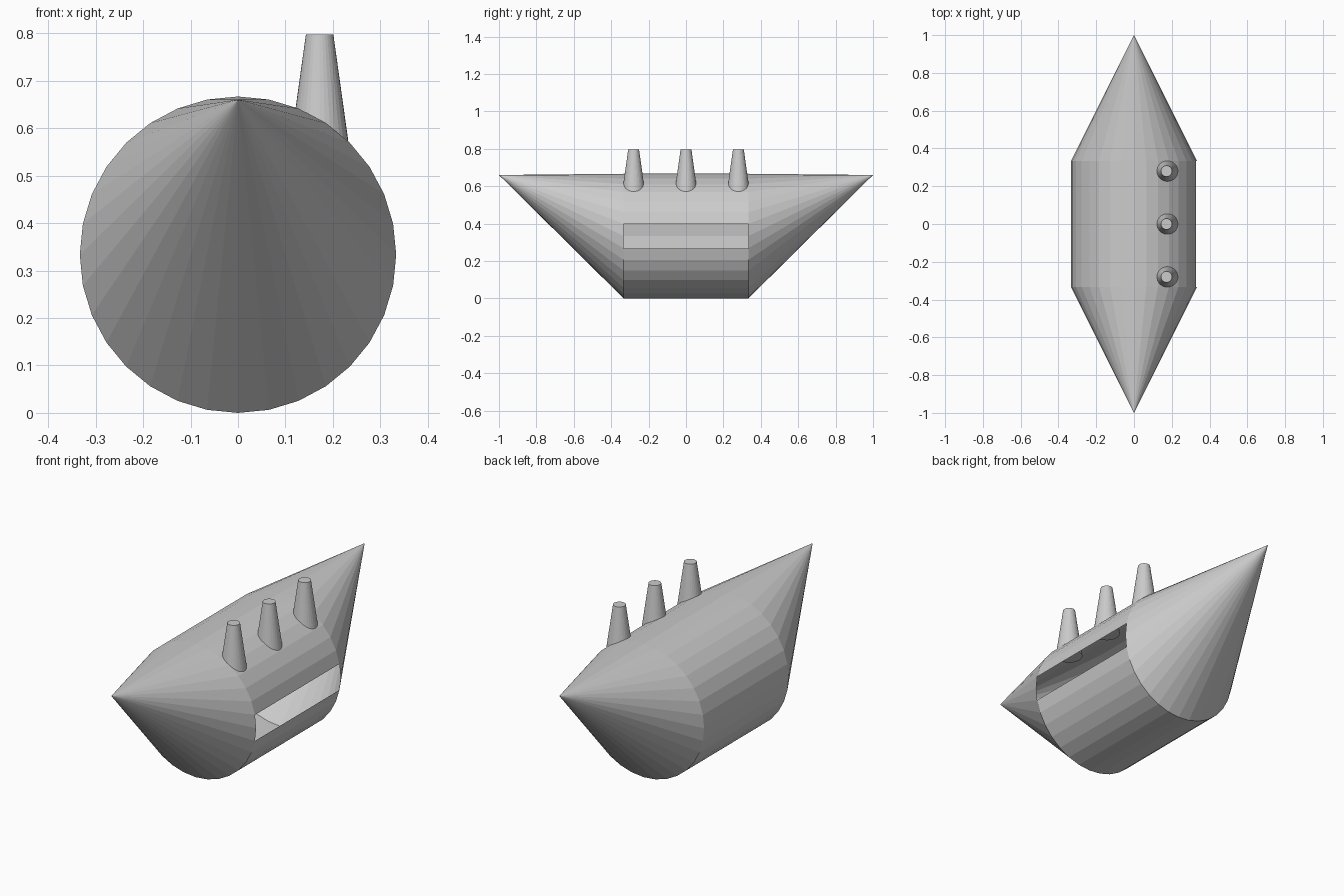
import bpy, bmesh, math

if "Cube" in bpy.data.objects:
    bpy.data.objects.remove(bpy.data.objects["Cube"])

R, HALF, SEG = 1 / 3, 1 / 3, 32


def add_object(name, bm):
    mesh = bpy.data.meshes.new(name)
    bm.to_mesh(mesh)
    bm.free()
    obj = bpy.data.objects.new(name, mesh)
    bpy.context.collection.objects.link(obj)
    return obj


# Hull: thin round shell whose ends taper to raised points
bm = bmesh.new()


def ring(y):
    return [bm.verts.new((R * math.cos(math.tau * i / SEG), y,
                          R + R * math.sin(math.tau * i / SEG))) for i in range(SEG)]


front, back = ring(-HALF), ring(HALF)
bow, stern = bm.verts.new((0, -1, 0.66)), bm.verts.new((0, 1, 0.66))
for i in range(SEG):
    j = (i + 1) % SEG
    bm.faces.new((front[j], front[i], bow))
    bm.faces.new((back[i], back[j], stern))
    # Long open window: the two panels around mid height on the right are left out
    if i not in (0, SEG - 1):
        bm.faces.new((front[i], front[j], back[j], back[i]))
bmesh.ops.recalc_face_normals(bm, faces=bm.faces)
add_object("hull", bm)

# Row of tapered chimneys
for n, y in enumerate((-0.28, 0, 0.28), 1):
    bm = bmesh.new()
    bmesh.ops.create_cone(bm, cap_ends=True, segments=32,
                          radius1=0.064, radius2=0.029, depth=0.25)
    chimney = add_object(f"chimney_{n}", bm)
    chimney.location = (0.172, y, 0.672)
